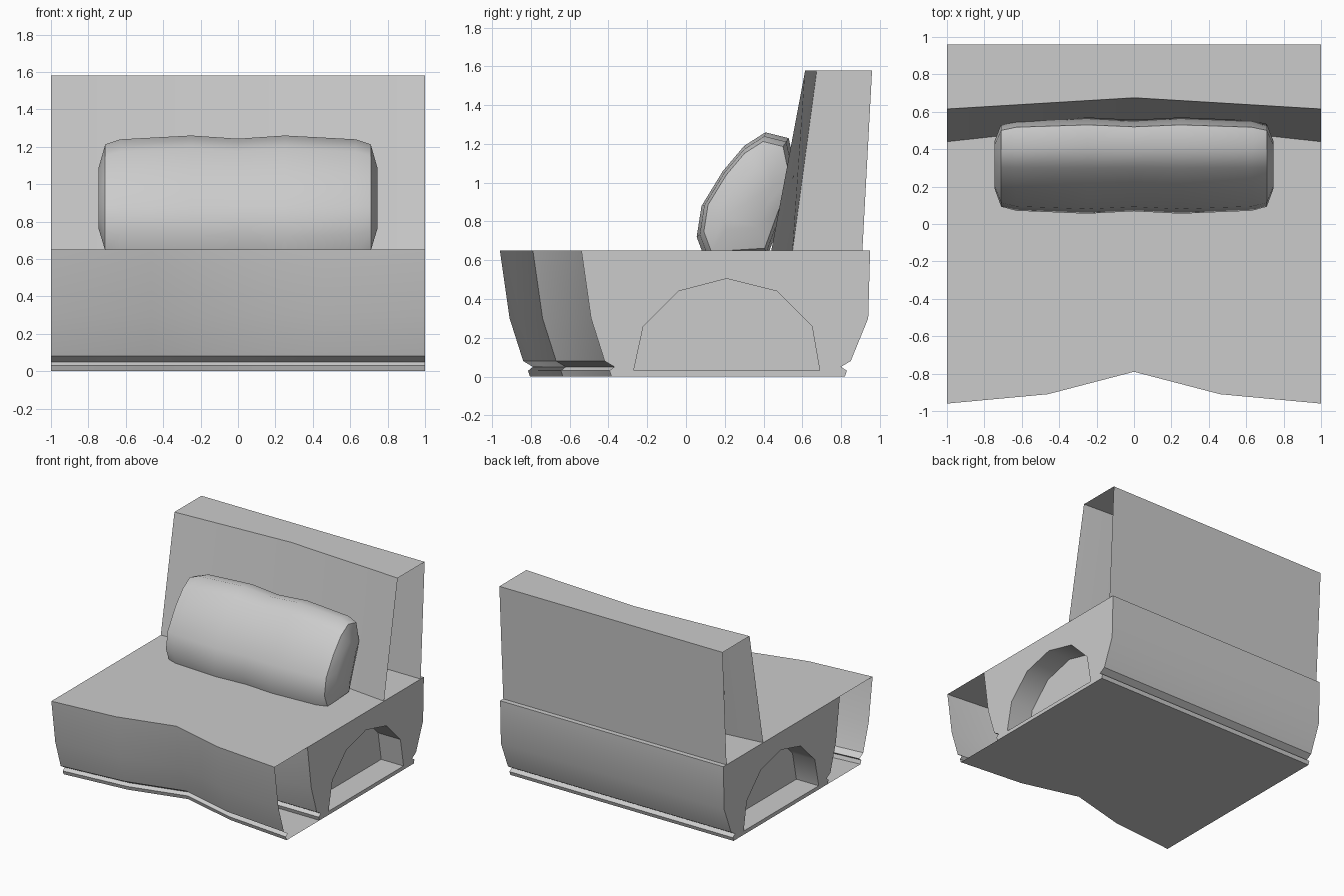
import bpy, bmesh, math

if "Cube" in bpy.data.objects:
    bpy.data.objects.remove(bpy.data.objects["Cube"])


def finish(name, bm, smooth=35, recalc=True):
    bmesh.ops.remove_doubles(bm, verts=bm.verts, dist=0.0005)
    if recalc:
        bmesh.ops.recalc_face_normals(bm, faces=bm.faces)
    mesh = bpy.data.meshes.new(name)
    bm.to_mesh(mesh)
    bm.free()
    ob = bpy.data.objects.new(name, mesh)
    bpy.context.collection.objects.link(ob)
    bpy.ops.object.select_all(action='DESELECT')
    ob.select_set(True)
    bpy.context.view_layer.objects.active = ob
    bpy.ops.object.shade_smooth_by_angle(angle=math.radians(smooth))
    return ob


def loft(bm, rings, closed=True, caps=False):
    rows = [[bm.verts.new(p) for p in r] for r in rings]
    n = len(rows[0])
    for a, b in zip(rows, rows[1:]):
        for i in range(n if closed else n - 1):
            j = (i + 1) % n
            bm.faces.new((a[i], a[j], b[j], b[i]))
    if caps:
        bm.faces.new(rows[0])
        bm.faces.new(rows[-1])
    return rows


# profile shared by every upholstered front: (inward offset, height)
FRONT = [(0, .65), (.05, .30), (.12, .08), (.17, .05), (.145, .03), (.155, 0)]
BACK = [(.82, 0), (.83, .03), (.80, .05), (.85, .08), (.94, .30), (.95, .65)]

# seat shell, open at the front part of both ends
bm = bmesh.new()
rings = []
for x, y0 in [(-1, -.96), (-.46, -.91), (0, -.79), (.46, -.91), (1, -.96)]:
    rings.append([(x, y0 + d, z) for d, z in FRONT] + [(x, y, z) for y, z in BACK])
loft(bm, rings)
finish("seat", bm)

# set-back inner fronts, seen through the open ends
for side, s in (("left", -1), ("right", 1)):
    bm = bmesh.new()
    loft(bm, [[(s * x, y0 + d, z) for d, z in FRONT]
              for x, y0 in [(.005, -.79), (.46, -.54), (1, -.54)]], closed=False)
    finish(side + "_inner_front", bm)

# end panels with a recessed arch
ARCH = [(-.27, .03), (-.22, .26), (-.04, .44), (.21, .505),
        (.47, .44), (.65, .26), (.69, .03)]
for side, s in (("left", -1), ("right", 1)):
    bm = bmesh.new()
    edge = [(-.54 + d, z) for d, z in FRONT[:5]]
    outline = edge + ARCH + BACK[1:]
    bm.faces.new([bm.verts.new((s, y, z)) for y, z in outline])
    plinth = [(-.385, 0), (-.395, .03)] + [ARCH[0], ARCH[-1]] + [(.83, .03), (.82, 0)]
    bm.faces.new([bm.verts.new((s, y, z)) for y, z in plinth])
    rows = loft(bm, [[(s * x, y, z) for y, z in ARCH] for x in (1, .8)])
    bm.faces.new(rows[-1])
    finish(side + "_end_panel", bm)

# backrest: hollow slab, slightly bent at the middle, with an inner divider
bm = bmesh.new()
sections = [(x, [(yb, .65), (yt, 1.58), (.96, 1.58), (.91, .65)])
            for x, yb, yt in [(-1, .44, .615), (0, .55, .675), (1, .44, .615)]]
loft(bm, [[(x, y, z) for y, z in sec] for x, sec in sections])
finish("backrest", bm)
bm = bmesh.new()
bm.faces.new([bm.verts.new((0, y, z)) for y, z in sections[1][1]])
finish("backrest_divider", bm)

# leaning pillow
SIDE = [(.10, .60), (.055, .72), (.08, .88), (.19, 1.06), (.30, 1.19), (.41, 1.26),
        (.53, 1.23), (.57, 1.04), (.50, .84), (.42, .62)]
CY, CZ = .32, .92
half = [(0, .95), (.25, 1.0), (.63, .94), (.71, .86), (.745, .5)]
stations = [(-x, k) for x, k in reversed(half[1:])] + half
bm = bmesh.new()
loft(bm, [[(x, CY + (y - CY) * k, CZ + (z - CZ) * k) for y, z in SIDE]
          for x, k in stations], caps=True)
finish("pillow", bm, smooth=50)
